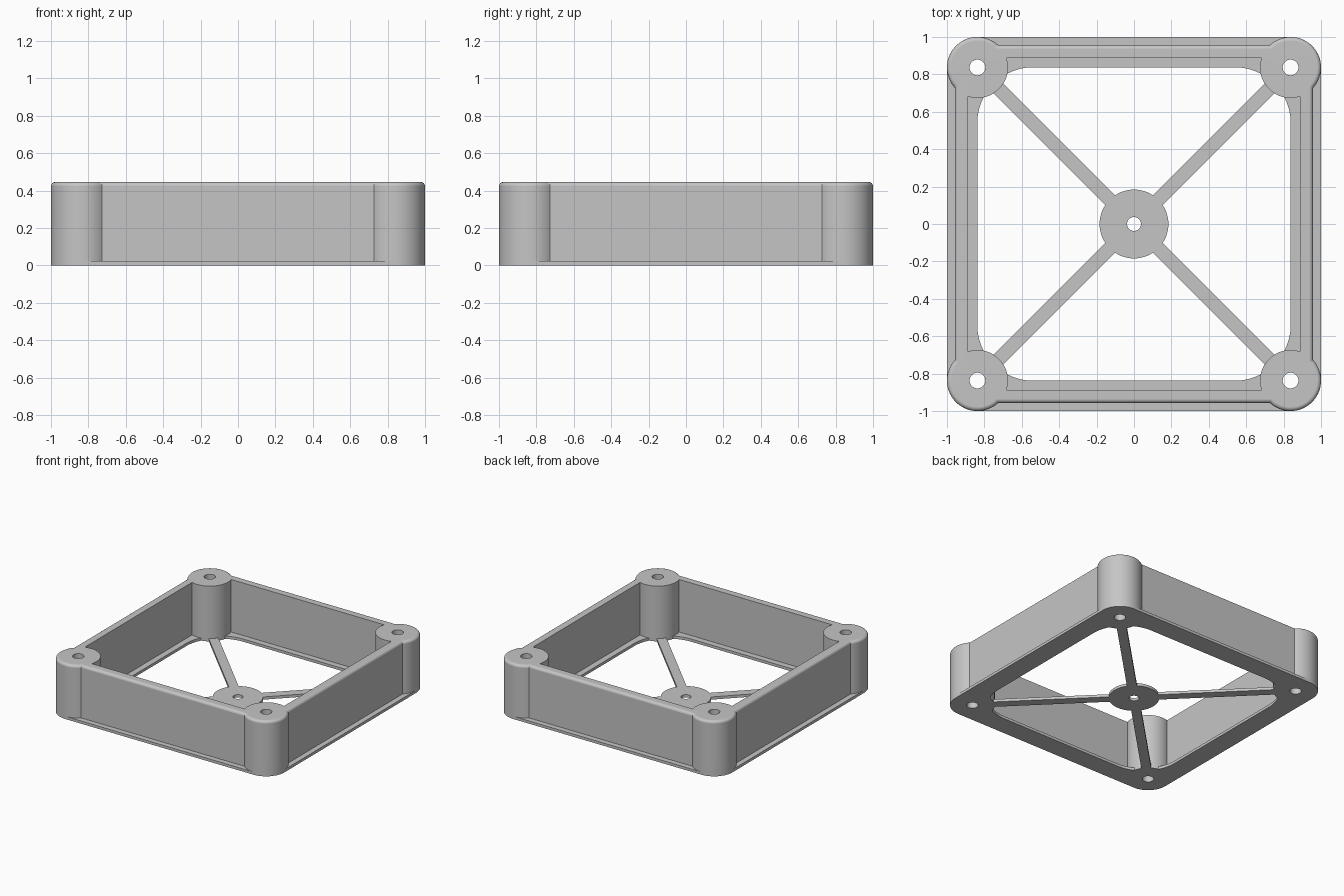
import bpy
import bmesh
from math import sin, cos, acos, asin, pi, radians, hypot
from mathutils import Matrix

cube = bpy.data.objects.get("Cube")
if cube:
    bpy.data.objects.remove(cube, do_unlink=True)

HEIGHT = 0.445
PLATE = 0.022            # base plate thickness
POST, POST_R = 0.837, 0.163
WALL_OUT, WALL_IN = 0.957, 0.887
OPEN, OPEN_R = 0.838, 0.3
HOLE_R = 0.042
FILLET = 0.022

grey = bpy.data.materials.new("plain grey")
grey.use_nodes = True
colour = (0.56, 0.56, 0.56, 1)
grey.diffuse_color = colour
grey.node_tree.nodes["Principled BSDF"].inputs["Base Color"].default_value = colour


def arc(cx, cy, r, a0, a1, n=28):
    """Points along an arc, both ends included."""
    return [(cx + r * cos(a0 + (a1 - a0) * i / n),
             cy + r * sin(a0 + (a1 - a0) * i / n)) for i in range(n + 1)]


def circle(cx, cy, r, n=40):
    return arc(cx, cy, r, 0, 2 * pi, n)[:-1]


def four_corners(corner):
    """Repeat the outline of one corner by quarter turns."""
    pts = []
    for c, s in ((1, 0), (0, 1), (-1, 0), (0, -1)):
        pts += [(x * c - y * s, x * s + y * c) for x, y in corner]
    return pts


def finish(bm, name):
    bmesh.ops.recalc_face_normals(bm, faces=bm.faces)
    mesh = bpy.data.meshes.new(name)
    bm.to_mesh(mesh)
    bm.free()
    mesh.materials.append(grey)
    obj = bpy.data.objects.new(name, mesh)
    bpy.context.collection.objects.link(obj)
    bpy.ops.object.select_all(action="DESELECT")
    obj.select_set(True)
    bpy.context.view_layer.objects.active = obj
    bpy.ops.object.shade_smooth_by_angle(angle=radians(30))
    weighted = obj.modifiers.new("even shading", "WEIGHTED_NORMAL")
    weighted.keep_sharp = True
    return obj


def solid(name, shells):
    """Skin each shell's stacked rings (z, outline), then cap both ends around the holes."""
    bm = bmesh.new()
    bottom, top = [], []
    for rings in shells:
        rows = [[bm.verts.new((x, y, z)) for x, y in pts] for z, pts in rings]
        n = len(rows[0])
        for low, high in zip(rows, rows[1:]):
            for i in range(n):
                j = (i + 1) % n
                bm.faces.new((low[i], low[j], high[j], high[i]))
        for row, edges in ((rows[0], bottom), (rows[-1], top)):
            edges += [bm.edges.get((row[i], row[(i + 1) % n])) for i in range(n)]
    for edges, z in ((bottom, -1), (top, 1)):
        bmesh.ops.triangle_fill(bm, edges=edges, use_beauty=True, normal=(0, 0, z))
    return finish(bm, name)


def prism(pts, z0, z1):
    return [(z0, pts), (z1, pts)]


def screw_holes(z0, z1):
    return [prism(circle(x, y, HOLE_R), z0, z1)
            for x in (-POST, POST) for y in (-POST, POST)]


def outer_outline(inset):
    """Wall line bulging out around the corner posts."""
    a = acos((WALL_OUT - POST) / (POST_R - inset)) if not inset else \
        acos((WALL_OUT - inset - POST) / (POST_R - inset))
    return four_corners(arc(POST, POST, POST_R - inset, -a, pi / 2 + a, 36))


# Walls and corner posts, with a rounded outer top edge
outer = [(PLATE, outer_outline(0))]
for i in range(7):
    t = i / 6 * pi / 2
    outer.append((HEIGHT - FILLET + FILLET * sin(t), outer_outline(FILLET * (1 - cos(t)))))
b = asin((WALL_IN - POST) / POST_R)
inner = four_corners(arc(POST, POST, POST_R, 1.5 * pi + b, pi - b))
solid("walls_and_posts", [outer, prism(inner, PLATE, HEIGHT)] + screw_holes(PLATE, HEIGHT))

# Base plate: the rounded opening is interrupted by the foot of each post
centre = OPEN - OPEN_R
d = hypot(POST - centre, POST - centre)
along = (d * d + OPEN_R ** 2 - POST_R ** 2) / (2 * d)
u = acos(along / OPEN_R)
v = acos((d - along) / POST_R)
opening = four_corners(
    arc(centre, centre, OPEN_R, 0, pi / 4 - u, 10)
    + arc(POST, POST, POST_R, 1.25 * pi + v, 1.25 * pi - v, 14)[1:-1]
    + arc(centre, centre, OPEN_R, pi / 4 + u, pi / 2, 10))
rim = four_corners(arc(POST, POST, POST_R, 0, pi / 2, 18))
solid("base_plate", [prism(rim, 0, PLATE), prism(opening, 0, PLATE)] + screw_holes(0, PLATE))

# Centre hub with its hole
solid("centre_hub", [prism(circle(0, 0, 0.184, 64), 0, PLATE),
                     prism(circle(0, 0, 0.037), 0, PLATE)])

# Diagonal spokes from hub to posts
start, end = 0.17, POST * 2 ** 0.5 - POST_R + 0.015
for k, place in enumerate(("back_left", "back_right", "front_right", "front_left")):
    bm = bmesh.new()
    bmesh.ops.create_cube(bm, size=1)
    bmesh.ops.scale(bm, vec=(end - start, 0.072, PLATE), verts=bm.verts)
    bmesh.ops.translate(bm, vec=((start + end) / 2, 0, PLATE / 2), verts=bm.verts)
    turn = Matrix.Rotation(pi / 4 + k * pi / 2, 3, "Z")
    bmesh.ops.rotate(bm, cent=(0, 0, 0), matrix=turn, verts=bm.verts)
    finish(bm, "spoke_" + place)
